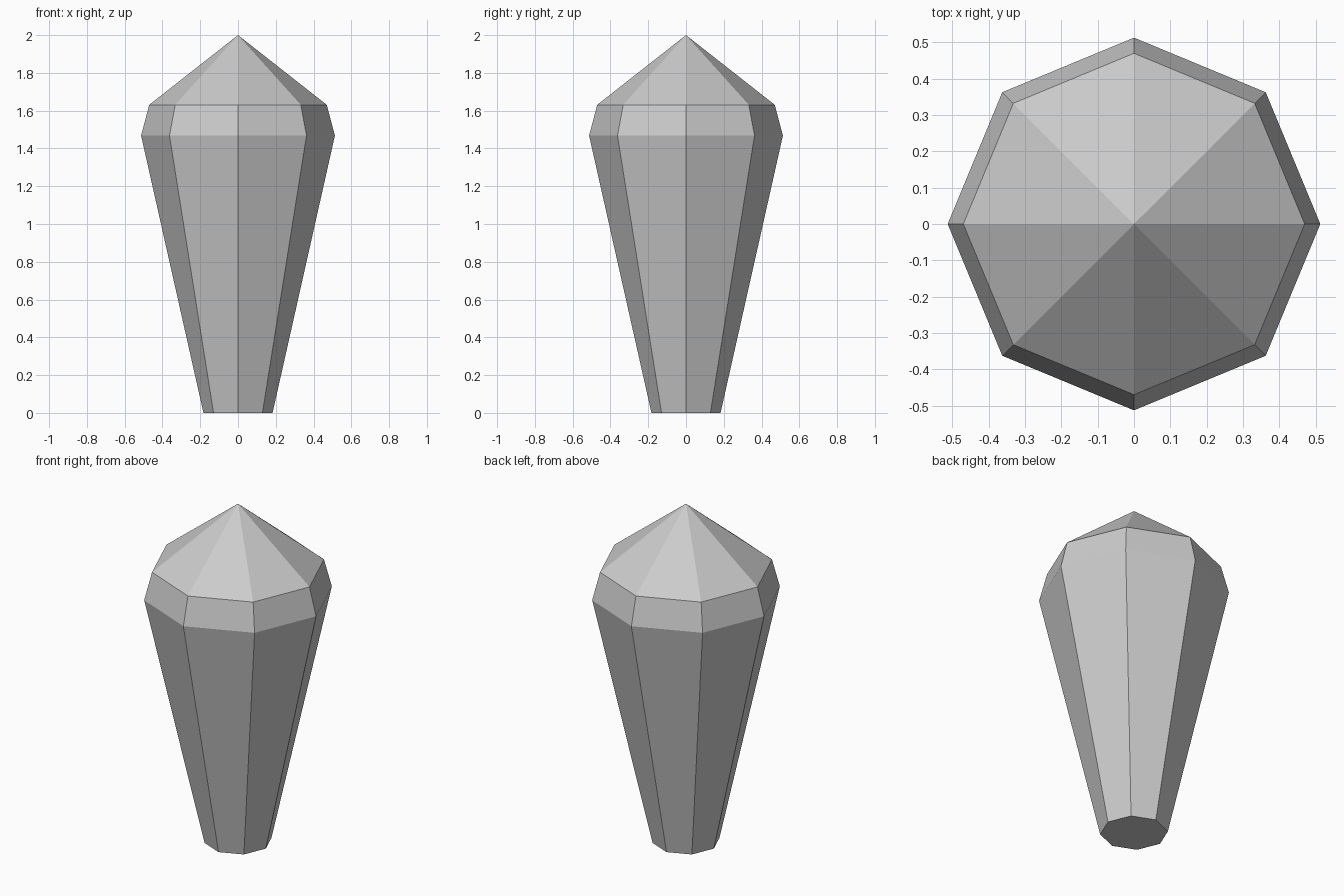
import bpy, bmesh
from math import cos, sin, tau

if "Cube" in bpy.data.objects:
    bpy.data.objects.remove(bpy.data.objects["Cube"])

SIDES = 8
# (radius, height) rings from the flat base up to the girdle, then the apex
RINGS = [(0.183, 0.0), (0.513, 1.468), (0.47, 1.631)]
APEX = 2.0

bm = bmesh.new()
rings = [[bm.verts.new((r * cos(tau * i / SIDES), r * sin(tau * i / SIDES), z))
          for i in range(SIDES)] for r, z in RINGS]

# Flat base
bm.faces.new(reversed(rings[0]))

# Tapered shaft and bevelled shoulder
for low, high in zip(rings, rings[1:]):
    for i in range(SIDES):
        j = (i + 1) % SIDES
        bm.faces.new((low[i], low[j], high[j], high[i]))

# Pointed crown
tip = bm.verts.new((0, 0, APEX))
for i in range(SIDES):
    bm.faces.new((rings[-1][i], rings[-1][(i + 1) % SIDES], tip))

bmesh.ops.recalc_face_normals(bm, faces=bm.faces)
mesh = bpy.data.meshes.new("faceted_crystal")
bm.to_mesh(mesh)
bm.free()
bpy.context.collection.objects.link(bpy.data.objects.new("faceted_crystal", mesh))
